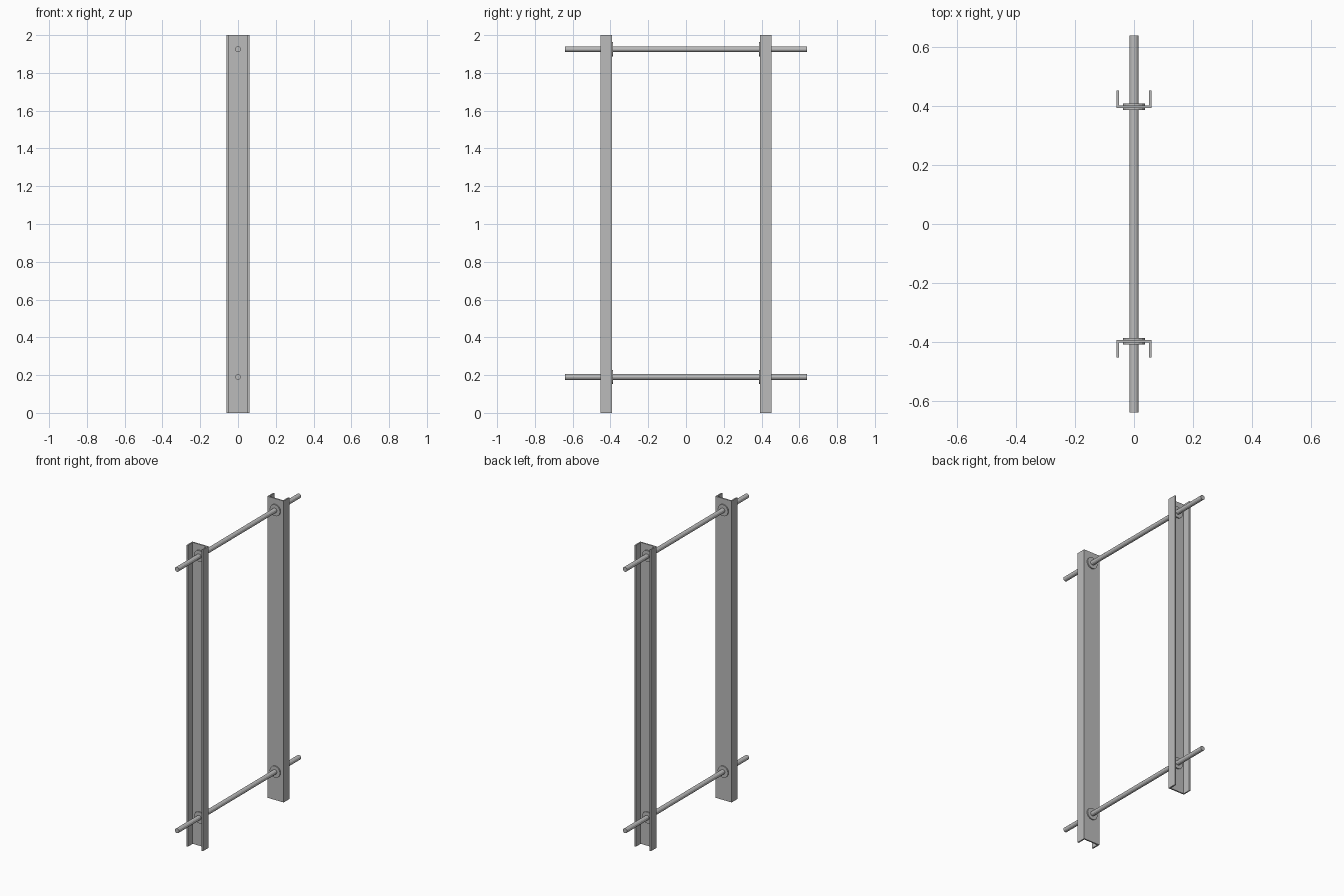
import bpy
import bmesh
import math

cube = bpy.data.objects.get("Cube")
if cube:
    bpy.data.objects.remove(cube, do_unlink=True)

STEEL = (0.5, 0.5, 0.5, 1)
steel = bpy.data.materials.new("grey_steel")
steel.use_nodes = True
steel.diffuse_color = STEEL
steel.node_tree.nodes["Principled BSDF"].inputs["Base Color"].default_value = STEEL

HEIGHT = 2.0
HALF_WIDTH = 0.06
WEB, LIP = 0.393, 0.453      # inner face and outer flange edge
THICK = 0.009
ROD_HEIGHTS = {"lower": 0.19, "upper": 1.925}


def finish(name, bm):
    bmesh.ops.recalc_face_normals(bm, faces=bm.faces)
    mesh = bpy.data.meshes.new(name)
    bm.to_mesh(mesh)
    bm.free()
    mesh.materials.append(steel)
    obj = bpy.data.objects.new(name, mesh)
    bpy.context.collection.objects.link(obj)
    return obj


def channel(name, side):
    """U-section post with its flanges pointing away from the middle."""
    half = [(HALF_WIDTH, WEB), (HALF_WIDTH, LIP),
            (HALF_WIDTH - THICK, LIP), (HALF_WIDTH - THICK, WEB + THICK)]
    outline = half + [(-x, y) for x, y in reversed(half)]
    bm = bmesh.new()
    face = bm.faces.new([bm.verts.new((x, side * y, 0)) for x, y in outline])
    grown = bmesh.ops.extrude_face_region(bm, geom=[face])["geom"]
    top = [v for v in grown if isinstance(v, bmesh.types.BMVert)]
    bmesh.ops.translate(bm, verts=top, vec=(0, 0, HEIGHT))
    return finish(name, bm)


def cylinder(name, radius, length, y, z, sides):
    """Cylinder lying along y."""
    bm = bmesh.new()
    bmesh.ops.create_cone(bm, cap_ends=True, segments=sides,
                          radius1=radius, radius2=radius, depth=length)
    obj = finish(name, bm)
    obj.rotation_euler.x = math.pi / 2
    obj.location = (0, y, z)
    return obj


# Posts
for end, side in (("front", -1), ("back", 1)):
    channel(end + "_channel", side)

# Tie rods with a washer on each face of each post
for level, z in ROD_HEIGHTS.items():
    cylinder(level + "_tie_rod", 0.0155, 1.28, 0, z, 12)
    for end, side in (("front", -1), ("back", 1)):
        for place, y in (("inner", WEB - 0.0035), ("outer", WEB + THICK + 0.0035)):
            cylinder(f"{level}_{end}_{place}_washer", 0.038, 0.007, side * y, z, 16)
